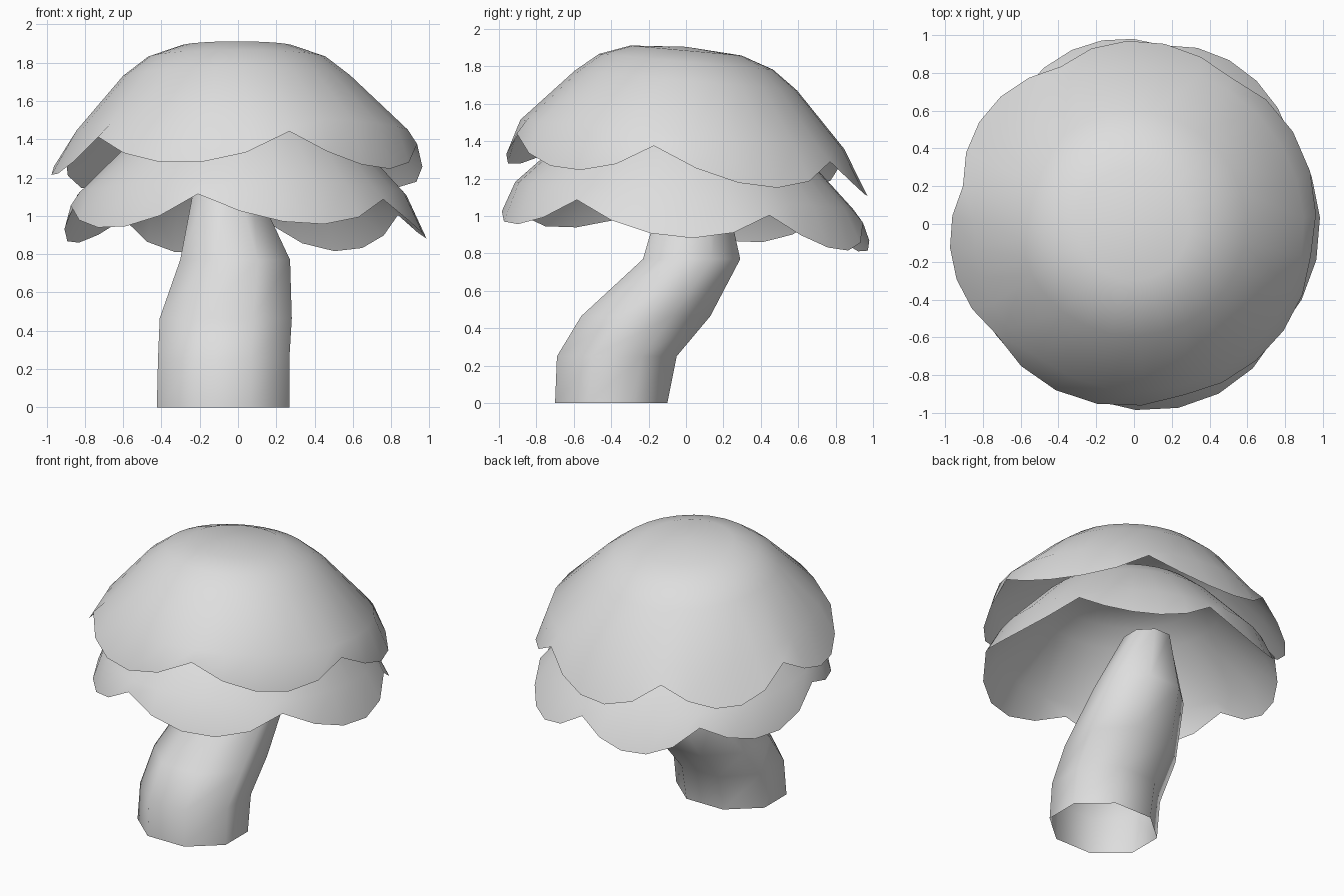
import bpy, math

if "Cube" in bpy.data.objects:
    bpy.data.objects.remove(bpy.data.objects["Cube"], do_unlink=True)

grey = bpy.data.materials.new("pale_grey")
grey.use_nodes = True
COLOUR = (0.73, 0.73, 0.73, 1)
grey.diffuse_color = COLOUR
grey.node_tree.nodes["Principled BSDF"].inputs["Base Color"].default_value = COLOUR


def loft(name, rings, apex=None):
    """Skin equal-length rings, listed bottom to top, with an optional top point."""
    n = len(rings[0])
    verts = [p for ring in rings for p in ring]
    faces = [(k * n + i, k * n + (i + 1) % n, (k + 1) * n + (i + 1) % n, (k + 1) * n + i)
             for k in range(len(rings) - 1) for i in range(n)]
    if apex:
        top = len(verts) - n
        verts.append(apex)
        faces += [(top + i, top + (i + 1) % n, len(verts) - 1) for i in range(n)]
    mesh = bpy.data.meshes.new(name)
    mesh.from_pydata(verts, [], faces)
    mesh.materials.append(grey)
    mesh.shade_smooth()
    obj = bpy.data.objects.new(name, mesh)
    bpy.context.collection.objects.link(obj)
    return obj


def cap(name, centre, notches, rim, drop, flare, shoulder, shift, dome, top, tilt, stretch):
    """Thin scalloped dome: five segments per lobe, shoulder ring shifted sideways."""
    angles, depths = [], []
    for a, b in zip(notches, notches[1:] + [notches[0] + 360]):
        for k, depth in enumerate((0, 0.6, 0.95, 1, 0.7)):
            angles.append(math.radians(a + (b - a) * k / 5))
            depths.append(depth)

    def point(r, z, a, slide=0.0):
        x = r * math.cos(a) + slide * shift[0]
        y = r * math.sin(a) * stretch + slide * shift[1]
        return (centre[0] + x, centre[1] + y, z - tilt * y)

    r0, z0 = rim
    rings = [[point(r0 + flare * d, z0 - drop * d, a, 0.5 * (1 - d)) for a, d in zip(angles, depths)],
             [point(*shoulder, a, 1) for a in angles]]
    rings += [[point(r, z, a) for a in angles] for r, z in dome]
    return loft(name, rings, (centre[0], centre[1], top))


# Upper cap
cap("upper_cap", (-0.005, 0), [-74, -10, 57, 115, 167, 218], (0.94, 1.36), 0.165, 0.04,
    (0.875, 1.435), (0.03, -0.02),
    [(0.6, 1.725), (0.47, 1.825), (0.3, 1.885)], 1.905, 0.09, 0.99)

# Lower cap, a steeper twin tucked underneath
cap("lower_cap", (0.035, 0), [-105, -37, 28, 82, 133, 190], (0.915, 1.04), 0.155, 0.035,
    (0.86, 1.11), (-0.015, -0.01),
    [(0.57, 1.41), (0.45, 1.51), (0.29, 1.57)], 1.59, 0.08, 1.05)

# Leaning eight-sided stem: z, centre x, centre y, half width, half depth
stem = [(0, -0.077, -0.4, 0.347, 0.3), (0.25, -0.075, -0.37, 0.343, 0.32),
        (0.465, -0.064, -0.215, 0.345, 0.345), (0.77, -0.015, 0.03, 0.287, 0.26),
        (1.2, -0.075, 0.045, 0.145, 0.15)]
grow = 1 / math.cos(math.pi / 8)
turns = [(k + 0.5) * math.pi / 4 for k in range(8)]
loft("stem", [[(cx + w * grow * math.cos(t), cy + d * grow * math.sin(t), z) for t in turns]
              for z, cx, cy, w, d in stem])
